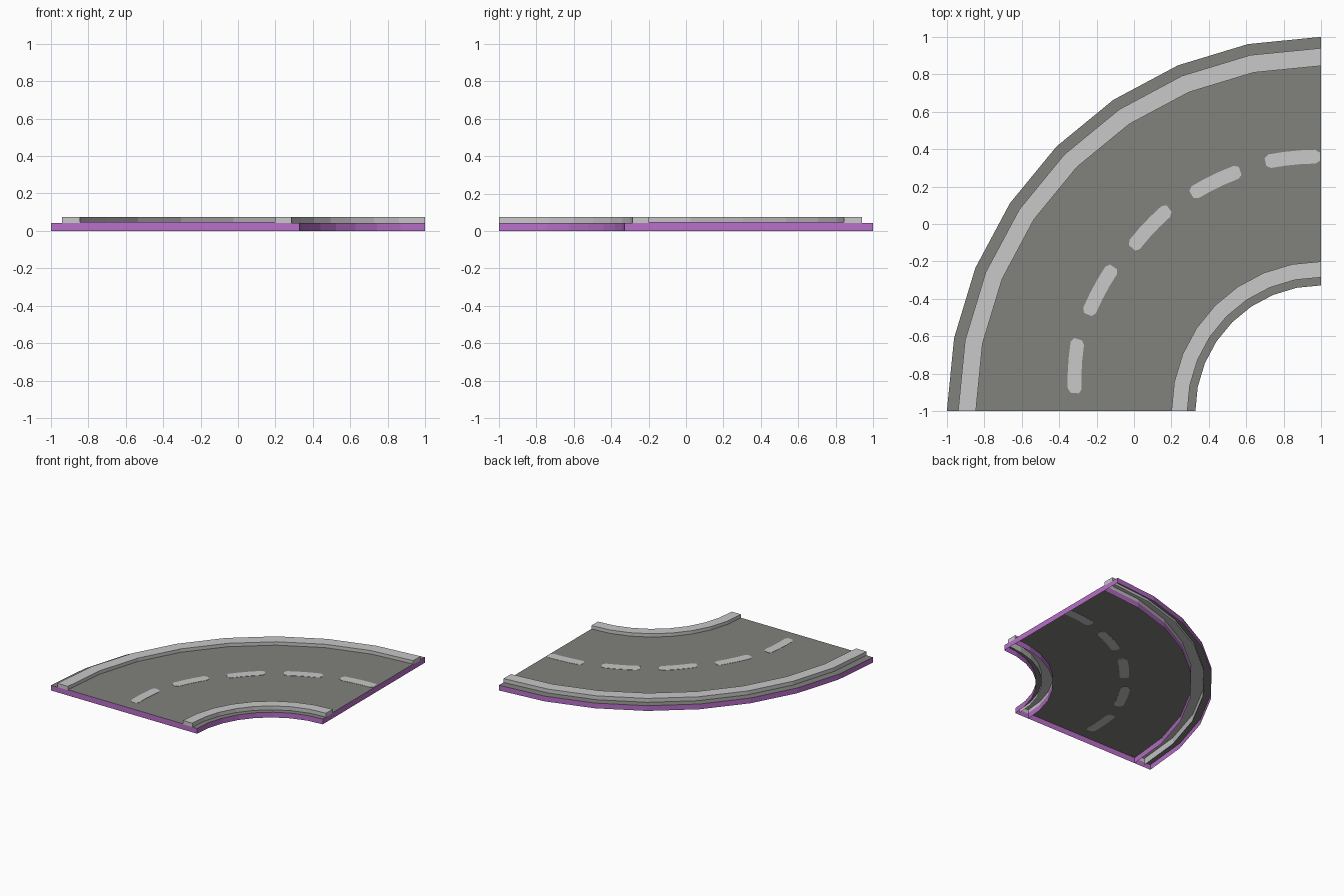
import bpy, math

if "Cube" in bpy.data.objects:
    bpy.data.objects.remove(bpy.data.objects["Cube"])

CX, CY = 1.0, -1.0          # centre of the bend
SEG = 8                     # flat segments in the quarter turn
DECK, LEDGE, TOP = 0.047, 0.043, 0.075


def material(name, col):
    m = bpy.data.materials.new(name)
    m.diffuse_color = (*col, 1)
    m.use_nodes = True
    m.node_tree.nodes["Principled BSDF"].inputs["Base Color"].default_value = m.diffuse_color
    return m


ASPHALT = material("asphalt grey", (0.22, 0.22, 0.20))
LIGHT = material("light grey", (0.58, 0.58, 0.58))
PURPLE = material("purple", (0.48, 0.16, 0.58))


def pt(r, deg, z):
    """Point on the bend, 0 deg = front end, 90 deg = right end."""
    a = math.radians(deg)
    return (CX - r * math.cos(a), CY + r * math.sin(a), z)


def make(name, verts, faces, mats, slots):
    me = bpy.data.meshes.new(name)
    me.from_pydata(verts, [], faces)
    for m in mats:
        me.materials.append(m)
    for p, s in zip(me.polygons, slots):
        p.material_index = s
    me.update()
    ob = bpy.data.objects.new(name, me)
    bpy.context.collection.objects.link(ob)
    return ob


def sweep(name, profile, mats, slots, caps):
    """Sweep an open (r, z) profile, running outside to inside, round the bend.
    caps: (r_outer, r_inner, z_low, z_high, slot) rectangles closing both ends."""
    verts, faces, ids = [], [], []
    n = len(profile)
    for i in range(SEG + 1):
        verts += [pt(r, 90 * i / SEG, z) for r, z in profile]
    for i in range(SEG):
        for j in range(n - 1):
            a, b = i * n + j, (i + 1) * n + j
            faces.append((a, a + 1, b + 1, b))
            ids.append(slots[j])
    for ro, ri, z0, z1, s in caps:
        for deg in (0, 90):
            k = len(verts)
            verts += [pt(ro, deg, z0), pt(ri, deg, z0), pt(ri, deg, z1), pt(ro, deg, z1)]
            faces.append((k, k + 1, k + 2, k + 3) if deg == 0 else (k + 3, k + 2, k + 1, k))
            ids.append(s)
    return make(name, verts, faces, mats, ids)


# Road deck: open underneath, purple skirts
sweep("road_deck", [(1.845, 0), (1.845, DECK), (0.80, DECK), (0.80, 0)],
      [ASPHALT, PURPLE], [1, 0, 1], [(1.845, 0.80, 0, DECK, 1)])

# Shoulders beyond the kerbs; the skirt ends run on below the kerbs
sweep("outer_shoulder", [(2.0, 0), (2.0, LEDGE), (1.94, LEDGE)],
      [ASPHALT, PURPLE], [1, 0], [(2.0, 1.845, 0, LEDGE, 1)])
sweep("inner_shoulder", [(0.715, LEDGE), (0.672, LEDGE), (0.672, 0)],
      [ASPHALT, PURPLE], [0, 1], [(0.80, 0.672, 0, LEDGE, 1)])

# Raised hollow kerbs
for name, ro, ri, zo, zi in (("outer_kerb", 1.94, 1.845, 0.02, LEDGE),
                             ("inner_kerb", 0.80, 0.715, LEDGE, 0.02)):
    sweep(name, [(ro, zo), (ro, TOP), (ri, TOP), (ri, zi)],
          [LIGHT], [0, 0, 0], [(ro, ri, LEDGE, TOP, 0)])

# Centre line dashes: thin plates seen from above and below
for k, (r0, r1) in enumerate([(1.32, 1.355), (1.349, 1.351), (1.335, 1.353),
                              (1.35, 1.355), (1.364, 1.36)]):
    start, length = 4.2 + 18.3 * k, 12.3
    stations = [(0, 0.022), (0.08, 0.037), (0.36, 0.037),
                (0.64, 0.037), (0.92, 0.037), (1, 0.022)]
    outer = [(r0 + (r1 - r0) * t + w, start + length * t) for t, w in stations]
    inner = [(r0 + (r1 - r0) * t - w, start + length * t) for t, w in stations]
    ring = inner + outer[::-1]
    n = len(ring)
    verts = [pt(r, d, DECK + dz) for dz in (-0.002, 0.002) for r, d in ring]
    faces = [tuple(range(n, 2 * n)), tuple(reversed(range(n)))]
    faces += [(i, (i + 1) % n, (i + 1) % n + n, i + n) for i in range(n)]
    make("lane_dash_%d" % (k + 1), verts, faces, [LIGHT], [0] * len(faces))

# Make sweeps face outwards: top faces must point up
for ob in bpy.context.collection.objects:
    me = ob.data
    if ob.name.startswith("lane_dash"):
        if me.polygons[0].normal.z < 0:
            me.flip_normals()
        continue
    flat = [p for p in me.polygons if abs(p.normal.z) > 0.9]
    flip_sweep = flat[0].normal.z < 0
    for p in me.polygons:
        is_cap = min(me.vertices[v].index for v in p.vertices) >= (SEG + 1) * (
            3 if "shoulder" in ob.name else 4)
        wrong_cap = is_cap and (p.normal.x - p.normal.y) < 0
        if wrong_cap or (flip_sweep and not is_cap):
            p.flip()
    me.update()
